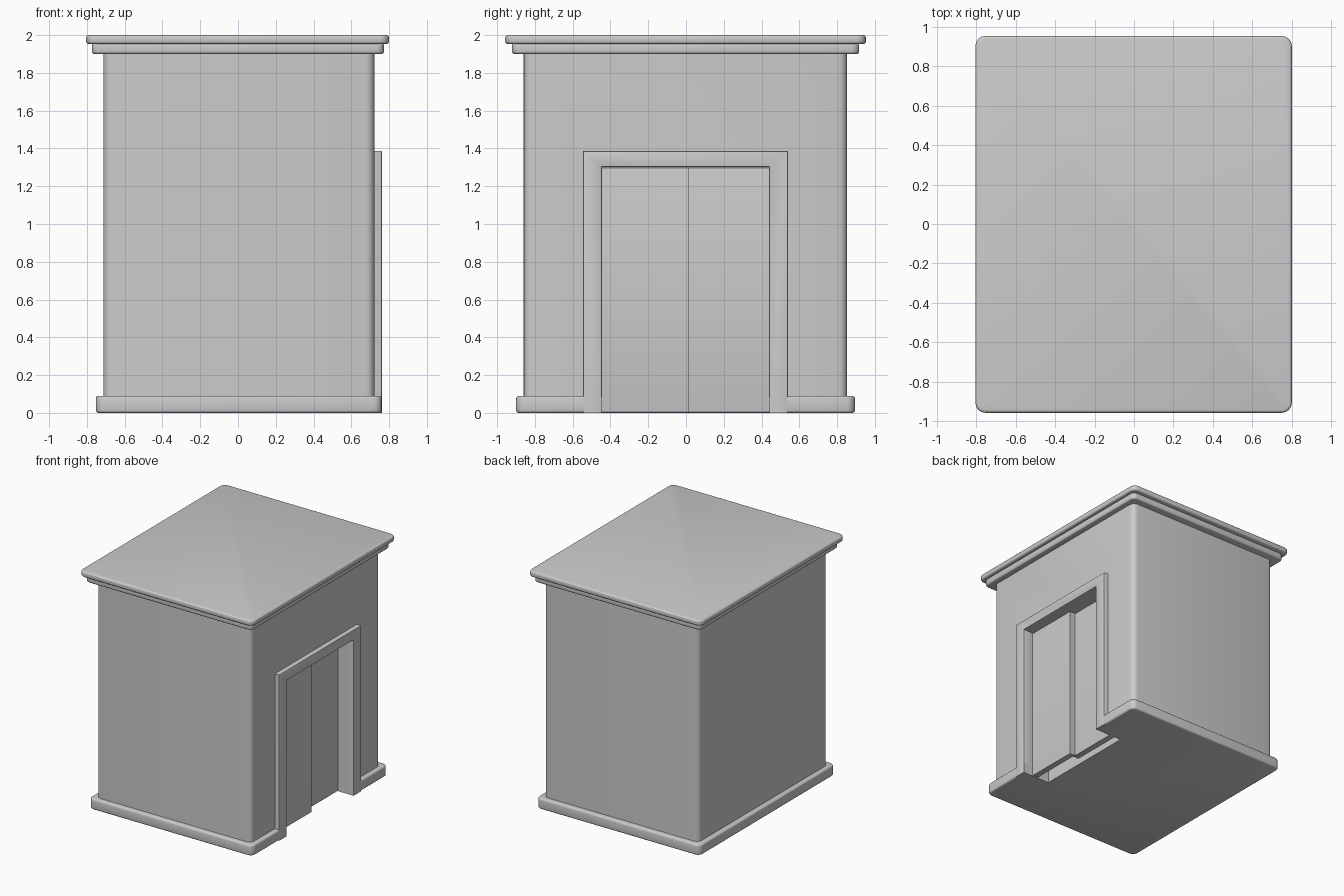
import bpy, bmesh
from math import radians

if "Cube" in bpy.data.objects:
    bpy.data.objects.remove(bpy.data.objects["Cube"])


def finish(name, bm):
    bmesh.ops.recalc_face_normals(bm, faces=bm.faces[:])
    me = bpy.data.meshes.new(name)
    bm.to_mesh(me)
    bm.free()
    ob = bpy.data.objects.new(name, me)
    bpy.context.collection.objects.link(ob)
    return ob


def smooth(ob):
    bpy.ops.object.select_all(action='DESELECT')
    ob.select_set(True)
    bpy.context.view_layer.objects.active = ob
    bpy.ops.object.shade_smooth_by_angle(angle=radians(35))


def box(name, x, y, z, corner=0.0, edge=0.0):
    """Box from (min, max) ranges, rounded upright corners, softened rims."""
    bm = bmesh.new()
    bmesh.ops.create_cube(bm, size=1)
    for v in bm.verts:
        for i, r in enumerate((x, y, z)):
            v.co[i] = r[0] if v.co[i] < 0 else r[1]
    if corner:
        upright = [e for e in bm.edges
                   if abs(e.verts[0].co.z - e.verts[1].co.z) > 1e-4]
        bmesh.ops.bevel(bm, geom=upright, offset=corner, segments=4,
                        profile=0.5, affect='EDGES')
    if edge:
        rims = [e for e in bm.edges
                if abs(e.verts[0].co.z - e.verts[1].co.z) < 1e-4]
        bmesh.ops.bevel(bm, geom=rims, offset=edge, segments=3,
                        profile=0.5, affect='EDGES')
    return finish(name, bm)


def cut(ob, cutter):
    mod = ob.modifiers.new("doorway", 'BOOLEAN')
    mod.operation, mod.solver, mod.object = 'DIFFERENCE', 'EXACT', cutter
    bpy.context.view_layer.objects.active = ob
    bpy.ops.object.modifier_apply(modifier=mod.name)


# Walls, plinth and two-step cornice
walls = box("walls", (-0.712, 0.722), (-0.86, 0.853), (0.04, 1.92), 0.045)
base = box("base_plinth", (-0.753, 0.762), (-0.90, 0.895), (0, 0.09), 0.045, 0.014)
lower = box("cornice_lower", (-0.773, 0.773), (-0.922, 0.917), (1.9, 1.957), 0.04, 0.014)
roof = box("roof_slab", (-0.804, 0.80), (-0.957, 0.953), (1.953, 2.0), 0.05, 0.014)

# Doorway recess, cut through walls and plinth
cutter = box("doorway_cutter", (0.51, 0.9), (-0.445, 0.44), (-0.1, 1.302))
cut(walls, cutter)
cut(base, cutter)
bpy.data.objects.remove(cutter)

# Door surround: U-shaped outline extruded outward
outline = [(-0.545, 0), (-0.545, 1.387), (0.54, 1.387), (0.54, 0),
           (0.44, 0), (0.44, 1.302), (-0.445, 1.302), (-0.445, 0)]
bm = bmesh.new()
face = bm.faces.new([bm.verts.new((0.69, y, z)) for y, z in outline])
ext = bmesh.ops.extrude_face_region(bm, geom=[face])
for v in ext["geom"]:
    if isinstance(v, bmesh.types.BMVert):
        v.co.x = 0.763
rim = [e for e in bm.edges if all(v.co.x > 0.76 and v.co.z > -1 for v in e.verts)
       and not all(v.co.z < 0.01 for v in e.verts)]
bmesh.ops.bevel(bm, geom=rim, offset=0.008, segments=2, profile=0.5, affect='EDGES')
frame = finish("door_frame", bm)

# Two sliding door leaves, one set behind the other
front_leaf = box("door_leaf_front", (0.62, 0.672), (-0.445, 0.015), (0.002, 1.298), 0, 0.004)
rear_leaf = box("door_leaf_rear", (0.565, 0.618), (-0.01, 0.44), (0.002, 1.298), 0, 0.004)

for ob in (walls, base, lower, roof, frame, front_leaf, rear_leaf):
    smooth(ob)
